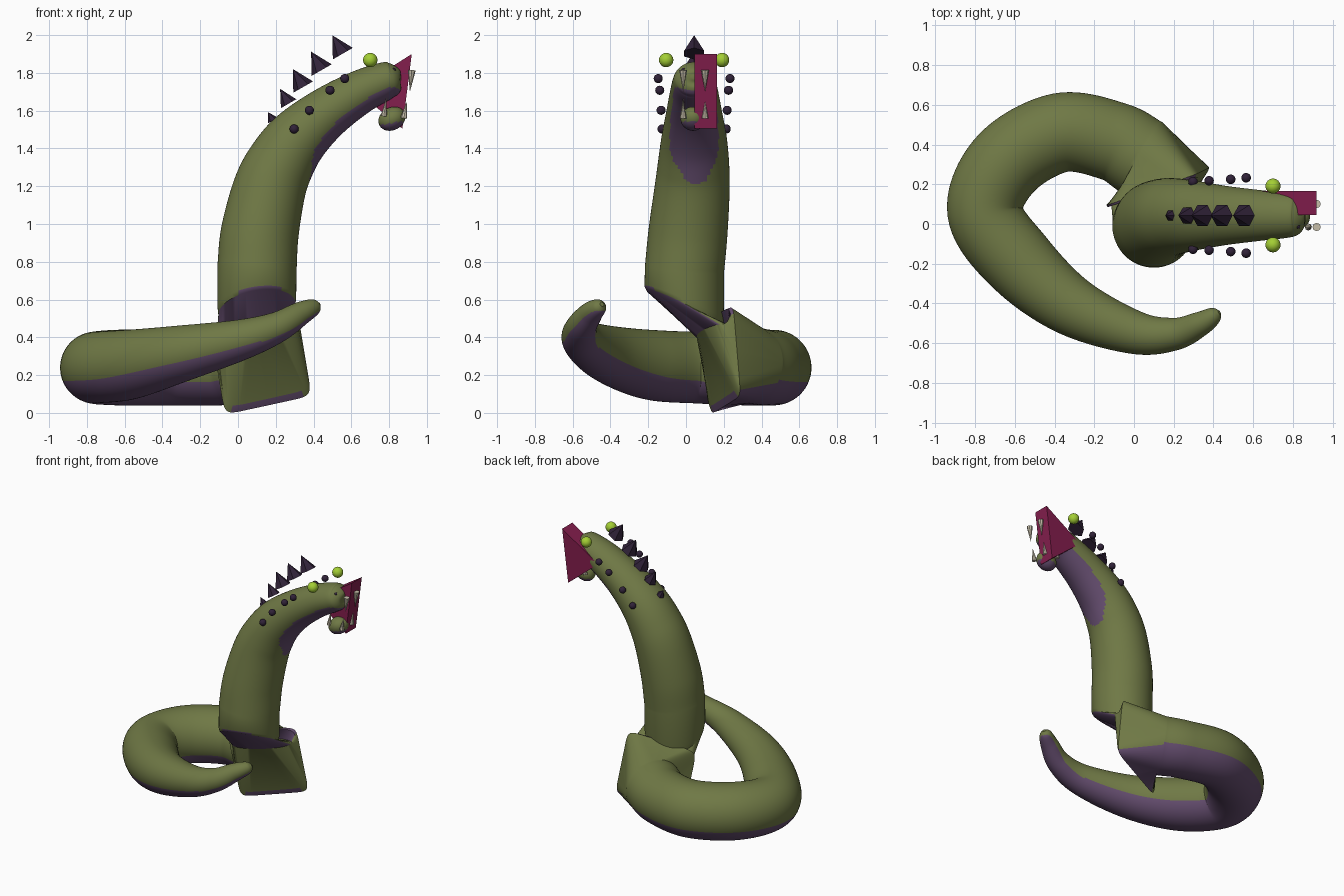
import bpy, bmesh
from math import sin, cos, pi, copysign
from mathutils import Vector, Matrix

if "Cube" in bpy.data.objects:
    bpy.data.objects.remove(bpy.data.objects["Cube"])


def material(name, rgb):
    m = bpy.data.materials.new(name)
    m.use_nodes = True
    m.diffuse_color = (*rgb, 1)
    m.node_tree.nodes["Principled BSDF"].inputs["Base Color"].default_value = (*rgb, 1)
    return m


GREEN = material("olive green", (0.16, 0.19, 0.06))
PURPLE = material("belly purple", (0.13, 0.075, 0.16))
DARK = material("dark plum", (0.03, 0.016, 0.04))
RED = material("mouth crimson", (0.23, 0.013, 0.075))
LIME = material("eye lime", (0.37, 0.62, 0.035))
CREAM = material("tooth cream", (0.58, 0.53, 0.41))


def finish(name, bm, mats, smooth=True):
    """Turn a bmesh into an object; downward faces take the second material."""
    bmesh.ops.recalc_face_normals(bm, faces=bm.faces)
    if len(mats) > 1:
        for f in bm.faces:
            if f.normal.z < -0.37:
                f.material_index = 1
    me = bpy.data.meshes.new(name)
    bm.to_mesh(me)
    bm.free()
    for m in mats:
        me.materials.append(m)
    ob = bpy.data.objects.new(name, me)
    bpy.context.collection.objects.link(ob)
    if smooth:
        bpy.ops.object.select_all(action="DESELECT")
        ob.select_set(True)
        bpy.context.view_layer.objects.active = ob
        bpy.ops.object.shade_smooth_by_angle(angle=0.6)
    return ob


def ball(name, at, size, mat, turn=0.0):
    bm = bmesh.new()
    bmesh.ops.create_uvsphere(bm, u_segments=24, v_segments=16, radius=1)
    bm.transform(Matrix.Translation(at) @ Matrix.Rotation(turn, 4, "Y") @ Matrix.Diagonal((*size, 1)))
    return finish(name, bm, mat)


def cone(name, base, apex, r, sides, mat):
    base, apex = Vector(base), Vector(apex)
    axis = apex - base
    bm = bmesh.new()
    bmesh.ops.create_cone(bm, cap_ends=True, segments=sides, radius1=r, radius2=0, depth=axis.length)
    turn = axis.to_track_quat("Z", "Y").to_matrix().to_4x4()
    bm.transform(Matrix.Translation((base + apex) / 2) @ turn)
    return finish(name, bm, [mat], smooth=False)


def spline(points, steps=12):
    """Catmull-Rom samples of (x, y, z, radius) points."""
    p = [Vector(q) for q in points]
    p = [2 * p[0] - p[1]] + p + [2 * p[-1] - p[-2]]
    out = []
    for a, b, c, d in zip(p, p[1:], p[2:], p[3:]):
        for i in range(steps):
            t = i / steps
            out.append(0.5 * (2 * b + (c - a) * t + (2 * a - 5 * b + 4 * c - d) * t * t
                              + (3 * b - a - 3 * c + d) * t ** 3))
    return out + [p[-2]]


SEG = 64


def ring(c, u, v, power=1.0):
    def s(x):
        return copysign(abs(x) ** power, x) if abs(x) > 1e-6 else 0
    angles = [2 * pi * k / SEG for k in range(SEG)]
    return [Vector(c) + Vector(u) * s(cos(a)) + Vector(v) * s(sin(a)) for a in angles]


def tube(points, ref, widen=0.0):
    """Rings along a path; widen stretches them along ref towards the end."""
    samples = spline(points)
    last = len(samples) - 1
    rings = []
    for i, q in enumerate(samples):
        t = (samples[min(i + 1, last)] - samples[max(i - 1, 0)]).xyz.normalized()
        u = t.cross(Vector(ref)).normalized()
        rings.append(ring(q.xyz, u * q.w, u.cross(t) * q.w * (1 + widen * i / last)))
    return rings


# Coiled tail, from the tip round to the joint
coil = tube([
    (0.43, -0.445, 0.575, 0.012), (0.405, -0.46, 0.562, 0.042), (0.33, -0.505, 0.525, 0.063),
    (0.2, -0.555, 0.45, 0.083), (0, -0.545, 0.383, 0.11), (-0.32, -0.41, 0.31, 0.152),
    (-0.58, -0.19, 0.255, 0.185), (-0.75, 0.06, 0.24, 0.19), (-0.64, 0.31, 0.24, 0.2),
    (-0.37, 0.46, 0.24, 0.2), (-0.1, 0.415, 0.24, 0.2), (0.04, 0.335, 0.255, 0.205)], (0, 0, 1))

# Pinched joint: squared end of the coil, its bevel, the waist, the tilted neck lip and its rounding
joint = [
    ring((0.12, 0.19, 0.28), (-0.23, -0.08, -0.05), (-0.04, -0.02, 0.24), 0.2),
    ring((0.12, 0.175, 0.295), (-0.225, -0.077, -0.05), (-0.04, -0.018, 0.22), 0.25),
    ring((0.1, 0.145, 0.43), (-0.215, -0.04, -0.04), (0, 0.08, 0.01)),
    ring((0.1, -0.01, 0.55), (-0.204, 0, -0.03), (0, 0.2, -0.1)),
    ring((0.1, -0.01, 0.58), (-0.208, 0, -0.026), (0, 0.21, -0.09))]

# Neck rising and bending into the head
neck = tube([
    (0.1, -0.008, 0.76, 0.21), (0.115, 0.01, 0.95, 0.206), (0.165, 0.032, 1.18, 0.193),
    (0.225, 0.04, 1.32, 0.18), (0.315, 0.043, 1.45, 0.163),
    (0.46, 0.043, 1.58, 0.138), (0.63, 0.043, 1.69, 0.117),
    (0.765, 0.043, 1.752, 0.102), (0.82, 0.043, 1.768, 0.088), (0.852, 0.043, 1.777, 0.055),
    (0.863, 0.043, 1.778, 0.01)], (0, 1, 0), 0.16)

bm = bmesh.new()
loops = [[bm.verts.new(p) for p in r] for r in coil + joint + neck]
fold = len(coil)
for i, (a, b) in enumerate(zip(loops, loops[1:])):
    for k in range(SEG):
        n = (k + 1) % SEG
        f = bm.faces.new((a[k], a[n], b[n], b[k]))
        # The folded upper rim of the joint shows belly colour
        f.material_index = int(fold <= i <= fold + 1 and SEG // 16 <= k < 7 * SEG // 16)
bm.faces.new(loops[0])
bm.faces.new(loops[-1])
finish("serpent_body", bm, [GREEN, PURPLE])

# Lower jaw
MID = 0.043
ball("lower_jaw", (0.815, 0.037, 1.557), (0.075, 0.066, 0.06), [GREEN, PURPLE], -0.5)

# Mouth wedge: a triangular profile extruded sideways
bm = bmesh.new()
profile = [(0.62, 1.71), (0.92, 1.9), (0.87, 1.505)]
face = bm.faces.new([bm.verts.new((x, 0.045, z)) for x, z in profile])
side = bmesh.ops.extrude_face_region(bm, geom=[face])["geom"]
bmesh.ops.translate(bm, verts=[g for g in side if isinstance(g, bmesh.types.BMVert)], vec=(0, 0.12, 0))
finish("mouth_wedge", bm, [RED], smooth=False)

# Back spikes, leaning backwards
for i, (x, z, r, h) in enumerate([(0.555, 1.902, 0.061, 0.112), (0.443, 1.815, 0.061, 0.112),
                                  (0.345, 1.725, 0.06, 0.11), (0.268, 1.637, 0.047, 0.09),
                                  (0.185, 1.548, 0.03, 0.05)]):
    cone(f"back_spike_{i + 1}", (x, MID, z), (x - 0.5 * h, MID, z + 0.87 * h), r, 6, DARK)

# Paired eyes, side beads and nostrils
for label, s in (("left", 1), ("right", -1)):
    ball(f"{label}_eye", (0.7, MID + s * 0.148, 1.868), (0.038,) * 3, [LIME])
    for i, (x, z, w) in enumerate([(0.297, 1.503, 0.17), (0.378, 1.602, 0.175),
                                   (0.487, 1.708, 0.182), (0.565, 1.77, 0.19)]):
        ball(f"{label}_bead_{i + 1}", (x, MID + s * w, z), (0.024,) * 3, [DARK])
    ball(f"{label}_nostril", (0.825, MID + s * 0.055, 1.815), (0.012,) * 3, [DARK])

    # Teeth
    y = MID + s * 0.058
    cone(f"{label}_upper_tooth", (0.92, y, 1.815), (0.91, y, 1.7), 0.021, 8, CREAM)
    cone(f"{label}_lower_front_tooth", (0.878, y, 1.56), (0.893, y, 1.65), 0.018, 8, CREAM)
    cone(f"{label}_lower_back_tooth", (0.772, y, 1.57), (0.785, y, 1.665), 0.017, 8, CREAM)
